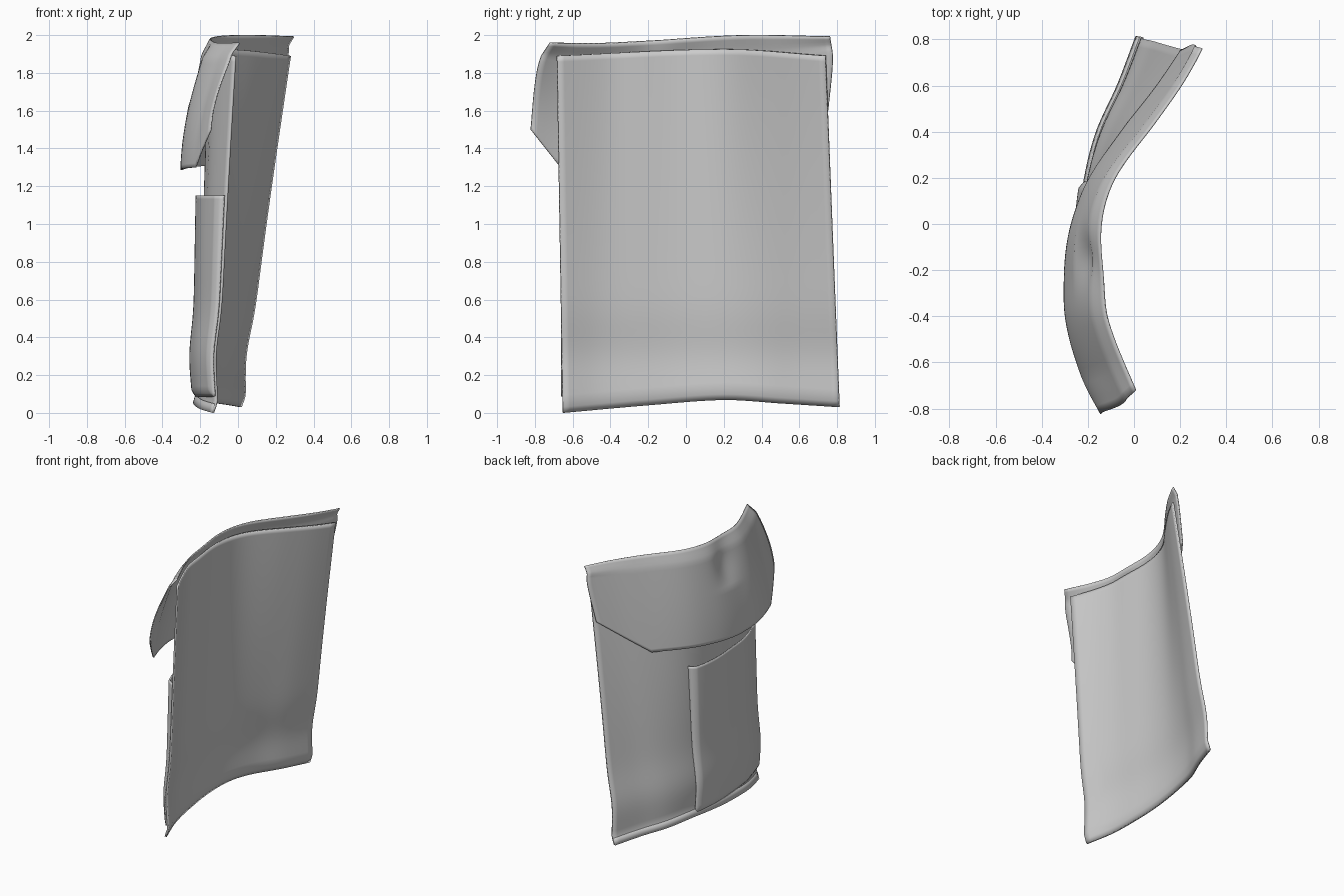
import bpy, bmesh, math

if "Cube" in bpy.data.objects:
    bpy.data.objects.remove(bpy.data.objects["Cube"])

def curve(pts, t):
    """Smooth interpolation through (t, value) points."""
    n = len(pts)
    i = 0
    while i < n - 2 and t > pts[i + 1][0]:
        i += 1
    def slope(k):
        a, b = pts[max(k - 1, 0)], pts[min(k + 1, n - 1)]
        return (b[1] - a[1]) / (b[0] - a[0])
    (t0, p0), (t1, p1) = pts[i], pts[i + 1]
    h = t1 - t0
    s = min(max((t - t0) / h, 0), 1)
    return ((2*s**3 - 3*s**2 + 1) * p0 + (s**3 - 2*s*s + s) * h * slope(i)
            + (3*s*s - 2*s**3) * p1 + (s**3 - s*s) * h * slope(i + 1))

def linear(pts, t):
    for (a, p), (b, q) in zip(pts, pts[1:]):
        if t <= b:
            return p + (q - p) * max(0, (t - a) / (b - a))
    return pts[-1][1]

# Plan curves of the draped cloth (y, x) at the bottom and the top
LOW = [(-.82, -.05), (-.65, -.105), (-.45, -.165), (-.2, -.195), (0, -.20), (.2, -.18), (.4, -.13), (.6, -.04), (.81, .04)]
HIGH = [(-.82, .06), (-.70, 0), (-.42, -.11), (-.25, -.13), (0, -.14), (.2, -.08), (.45, .10), (.6, .205), (.74, .285), (.8, .31)]

def cloth_x(y, z):
    t = (min(max(z, 0), 1.92) / 1.9) ** 1.2
    bulge = .02 * math.exp(-((z - .3) / .18) ** 2)
    return curve(LOW, y) * (1 - t) + curve(HIGH, y) * t - bulge

grey = bpy.data.materials.new("grey cloth")
grey.diffuse_color = (.6, .6, .6, 1)
grey.use_nodes = True
grey.node_tree.nodes["Principled BSDF"].inputs["Base Color"].default_value = grey.diffuse_color

def sheet(name, f, nu, nv, thick):
    """Cloth sheet from f(u, v), thickened towards -x."""
    bm = bmesh.new()
    g = [[bm.verts.new(f(i / nu, j / nv)) for j in range(nv + 1)] for i in range(nu + 1)]
    for i in range(nu):
        for j in range(nv):
            bm.faces.new((g[i][j], g[i+1][j], g[i+1][j+1], g[i][j+1]))
    bmesh.ops.recalc_face_normals(bm, faces=bm.faces)
    if sum(p.normal.x for p in bm.faces) < 0:
        bmesh.ops.reverse_faces(bm, faces=bm.faces)
    me = bpy.data.meshes.new(name)
    bm.to_mesh(me)
    bm.free()
    me.materials.append(grey)
    ob = bpy.data.objects.new(name, me)
    bpy.context.collection.objects.link(ob)
    m = ob.modifiers.new("thickness", 'SOLIDIFY')
    m.thickness, m.offset = thick, -1
    bpy.context.view_layer.objects.active = ob
    ob.select_set(True)
    bpy.ops.object.shade_smooth_by_angle(angle=math.radians(40))
    ob.select_set(False)
    return ob

def lerp(a, b, t):
    return a + (b - a) * t

def panel_yz(u, v):
    y = lerp(lerp(-.65, -.68, v), lerp(.81, .735, v), u)
    bottom = curve([(-.65, 0), (-.2, .04), (.2, .068), (.5, .05), (.81, .03)], y)
    top = curve([(-.68, 1.89), (.2, 1.925), (.735, 1.89)], y)
    return y, lerp(bottom, top, v)

# Main panel, its bottom edge curled back a little
def panel(u, v):
    y, z = panel_yz(u, v)
    return cloth_x(y, z) - .02 * max(0, 1 - v / .03), y, z
sheet("main_panel", panel, 40, 60, .012)

# Hem along the bottom edge
def hem(u, v):
    y, z = panel_yz(u, v * .025)
    return cloth_x(y, z) - .012 - .015 * (1 - v), y, z
sheet("bottom_hem", hem, 40, 2, .008)

# Patch pocket, standing off the panel with steep rims
def pocket(u, v):
    y = lerp(-.655, .18, u)
    z = lerp(.09, 1.15, v)
    rim = min(1, u / .03, (1 - u) / .03, v / .03)
    return cloth_x(y, z) - .012 - lerp(.018, .033, v) * rim, y, z
sheet("patch_pocket", pocket, 60, 60, .01)

# Folded flap: rises above the panel, bulges out and hangs down
def flap(u, v):
    left = curve([(0, -.72), (.18, -.77), (.5, -.80), (1, -.82)], v)
    right = curve([(0, .76), (.3, .775), (1, .75)], v)
    y = lerp(left, right, u)
    top = curve([(0, 1.955), (.2, 1.955), (.4, 1.972), (.7, 1.998), (1, 1.99)], u)
    bottom = linear([(0, 1.5), (.1, 1.3), (.4, 1.285), (.8, 1.32), (1, 1.6)], u)
    z = lerp(top, bottom, v)
    extra = curve([(0, .14), (.12, .14), (.25, .125), (.4, .105), (.6, .05), (.8, .008), (1, 0)], u)
    swell = math.sin(v * math.pi / 2)
    dent = .03 * math.exp(-((y + .15) / .1) ** 2) * math.sin(min(v * 2, 1) * math.pi)
    x = cloth_x(y, z) - .032 * min(1, v / .12) - extra * swell + dent
    return x, y, z
sheet("top_flap", flap, 50, 30, .008)
